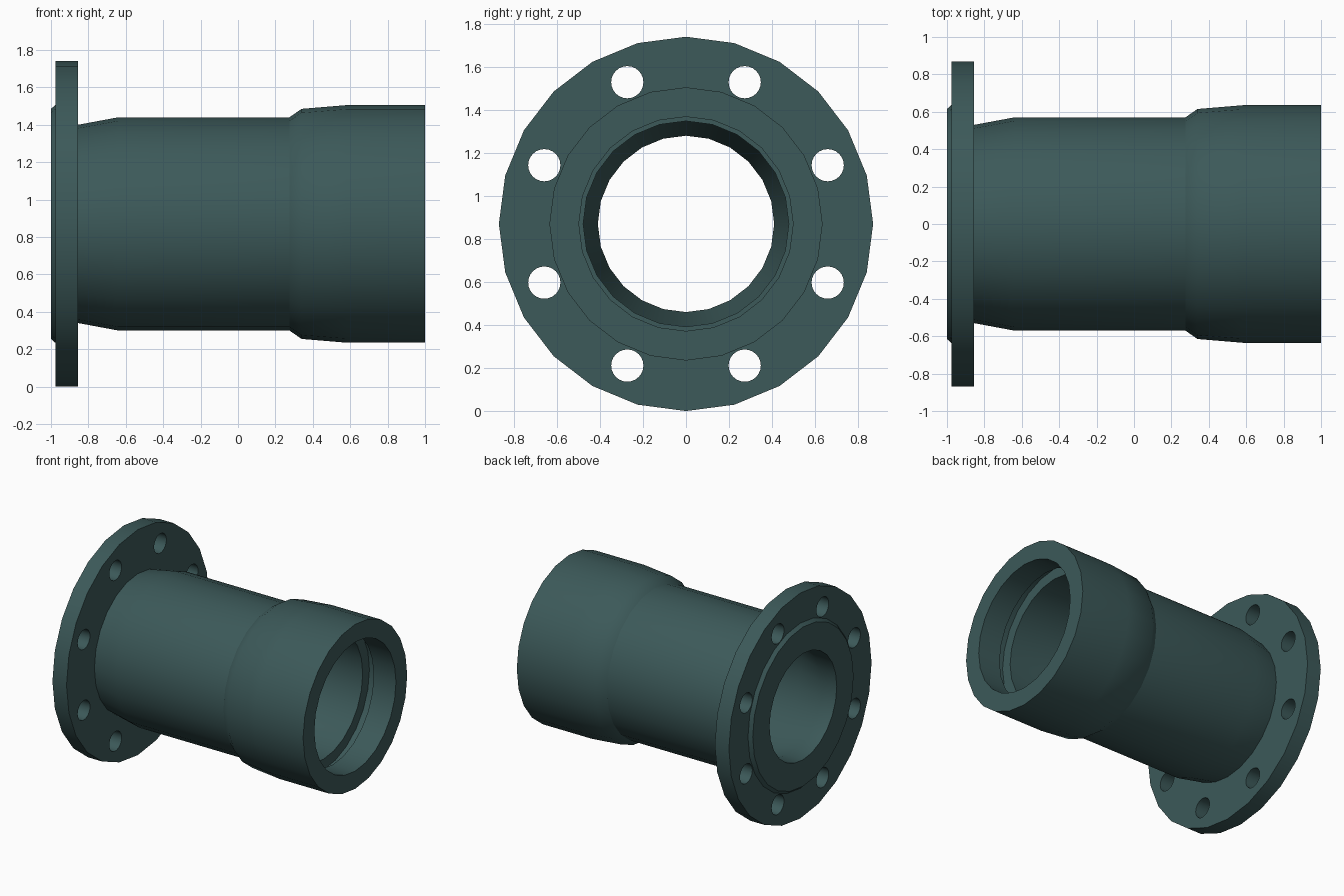
import bpy, bmesh
from math import sin, cos, pi

if "Cube" in bpy.data.objects:
    bpy.data.objects.remove(bpy.data.objects["Cube"])

SIDES = 24
AXIS_Z = 0.87

mat = bpy.data.materials.new("dark_teal_paint")
mat.diffuse_color = (0.045, 0.1, 0.1, 1)
mat.use_nodes = True
mat.node_tree.nodes["Principled BSDF"].inputs["Base Color"].default_value = mat.diffuse_color


def lathe(name, profile, sides, cy=0.0, cz=AXIS_Z, bm=None):
    """Revolve a closed (x, radius) profile around an axis along x."""
    bm = bm or bmesh.new()
    rings = []
    for i in range(sides):
        a = 2 * pi * i / sides
        rings.append([bm.verts.new((x, cy + r * sin(a), cz + r * cos(a))) for x, r in profile])
    n = len(profile)
    for i in range(sides):
        a, b = rings[i], rings[(i + 1) % sides]
        for j in range(n):
            k = (j + 1) % n
            bm.faces.new((a[j], a[k], b[k], b[j]))
    bmesh.ops.recalc_face_normals(bm, faces=bm.faces)
    me = bpy.data.meshes.new(name)
    bm.to_mesh(me)
    bm.free()
    ob = bpy.data.objects.new(name, me)
    bpy.context.collection.objects.link(ob)
    return ob


# Pipe body with flange, shoulder and socket: outside first, then the bore
outside = [(-1, 0.615), (-0.975, 0.637), (-0.975, 0.87), (-0.855, 0.87),
           (-0.855, 0.53), (-0.64, 0.57), (0.275, 0.57), (0.34, 0.615),
           (0.58, 0.635), (1, 0.635)]
inside = [(1, 0.498), (0.81, 0.498), (0.81, 0.56), (0.73, 0.56),
          (0.73, 0.478), (-0.64, 0.478), (-0.855, 0.41), (-1, 0.41)]
pipe = lathe("flanged_socket_pipe", outside + inside, SIDES)
pipe.data.materials.append(mat)

# Eight bolt hole cutters in one mesh
bm = bmesh.new()
for i in range(8):
    a = pi / 8 + i * pi / 4
    y, z = 0.713 * sin(a), AXIS_Z + 0.713 * cos(a)
    rims = [[bm.verts.new((x, y + 0.075 * cos(t * pi / 12), z + 0.075 * sin(t * pi / 12)))
             for t in range(24)] for x in (-1.1, -0.75)]
    bm.faces.new(rims[0])
    bm.faces.new(rims[1])
    for t in range(24):
        u = (t + 1) % 24
        bm.faces.new((rims[0][t], rims[0][u], rims[1][u], rims[1][t]))
bmesh.ops.recalc_face_normals(bm, faces=bm.faces)
me = bpy.data.meshes.new("bolt_hole_cutter")
bm.to_mesh(me)
bm.free()
cutter = bpy.data.objects.new("bolt_hole_cutter", me)
bpy.context.collection.objects.link(cutter)
cutter.hide_render = True

# Drill the flange, then shade
mod = pipe.modifiers.new("bolt_holes", 'BOOLEAN')
mod.operation = 'DIFFERENCE'
mod.solver = 'EXACT'
mod.object = cutter
bpy.context.view_layer.objects.active = pipe
pipe.select_set(True)
bpy.ops.object.modifier_apply(modifier=mod.name)
bpy.data.objects.remove(cutter)
bpy.ops.object.shade_smooth_by_angle(angle=pi / 6)
